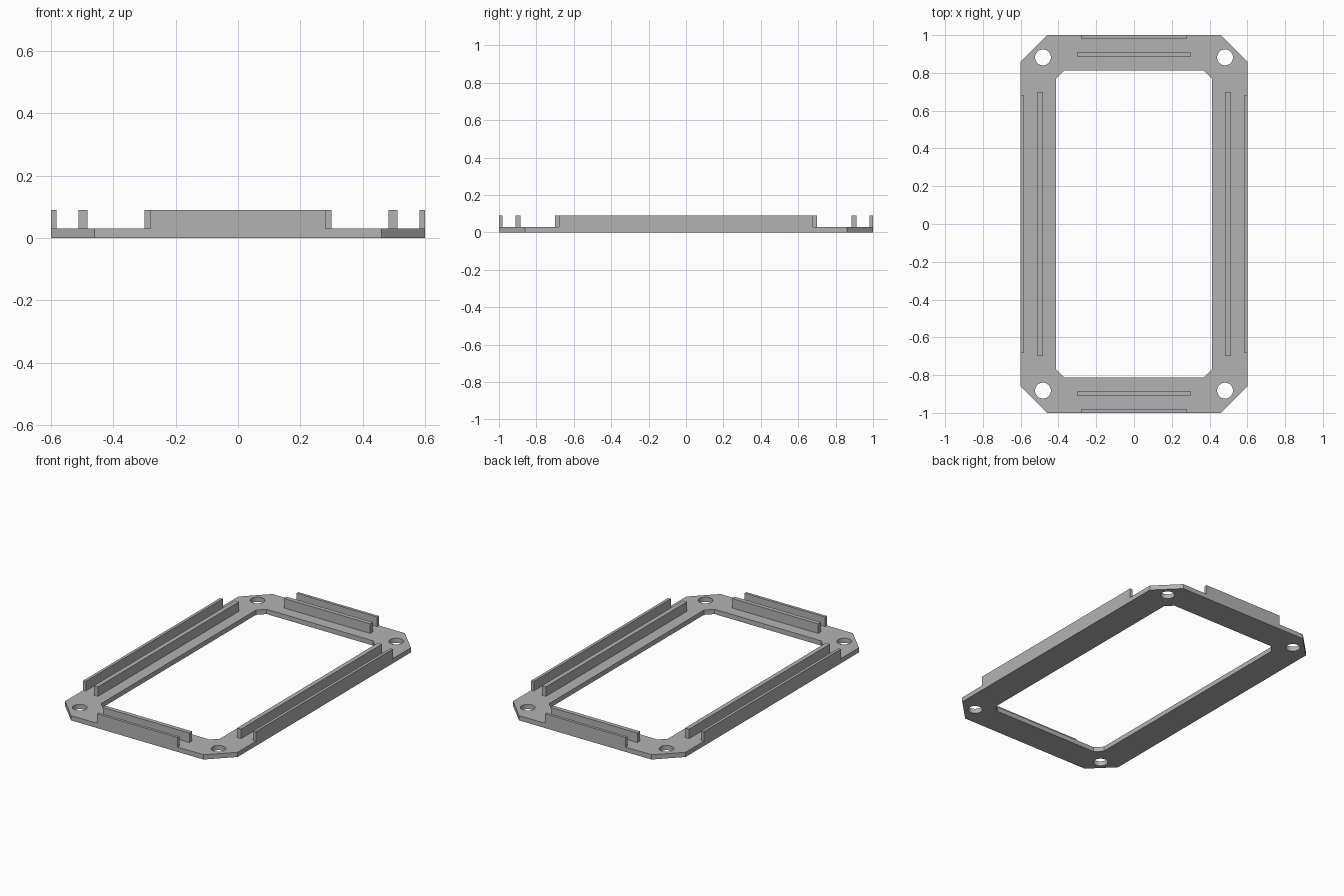
import bpy
import bmesh
from math import cos, sin, tau

cube = bpy.data.objects.get("Cube")
if cube:
    bpy.data.objects.remove(cube, do_unlink=True)

PLATE_H, RIB_TOP = 0.03, 0.09

grey = bpy.data.materials.new("plain_grey")
grey.use_nodes = True
colour = (0.45, 0.45, 0.45, 1)
grey.diffuse_color = colour
grey.node_tree.nodes["Principled BSDF"].inputs["Base Color"].default_value = colour


def finish(bm, name):
    bmesh.ops.recalc_face_normals(bm, faces=bm.faces)
    mesh = bpy.data.meshes.new(name)
    bm.to_mesh(mesh)
    bm.free()
    mesh.materials.append(grey)
    obj = bpy.data.objects.new(name, mesh)
    bpy.context.collection.objects.link(obj)
    return obj


def chamfered_rect(x, y, cx, cy):
    """Rectangle outline with half sizes x, y and cut corners."""
    return [(x, -y + cy), (x, y - cy), (x - cx, y), (-x + cx, y),
            (-x, y - cy), (-x, -y + cy), (-x + cx, -y), (x - cx, -y)]


def circle(x, y, r, n=32):
    return [(x + r * cos(tau * i / n), y + r * sin(tau * i / n)) for i in range(n)]


# Frame plate with central opening and four corner screw holes
loops = [chamfered_rect(0.6, 1.0, 0.14, 0.14),
         chamfered_rect(0.413, 0.812, 0.043, 0.043)]
loops += [circle(sx * 0.482, sy * 0.882, 0.042) for sx in (-1, 1) for sy in (-1, 1)]
bm = bmesh.new()
for points in loops:
    verts = [bm.verts.new((x, y, 0)) for x, y in points]
    for a, b in zip(verts, verts[1:] + verts[:1]):
        bm.edges.new((a, b))
bmesh.ops.triangle_fill(bm, edges=bm.edges[:], use_beauty=True, normal=(0, 0, 1))
extruded = bmesh.ops.extrude_face_region(bm, geom=bm.faces[:], use_keep_orig=True)
top = [g for g in extruded["geom"] if isinstance(g, bmesh.types.BMVert)]
bmesh.ops.translate(bm, verts=top, vec=(0, 0, PLATE_H))
plate = finish(bm, "frame_plate")

# Smooth hole walls, crisp edges elsewhere
bpy.context.view_layer.objects.active = plate
plate.select_set(True)
bpy.ops.object.shade_smooth_by_angle(angle=0.5)
plate.select_set(False)


def rib(name, x0, x1, y0, y1):
    bm = bmesh.new()
    bmesh.ops.create_cube(bm, size=1)
    for v in bm.verts:
        v.co = (x1 if v.co.x > 0 else x0, y1 if v.co.y > 0 else y0,
                RIB_TOP if v.co.z > 0 else PLATE_H)
    finish(bm, name)


# Paired upright ribs along each side
for side, s in (("left", 1), ("right", -1)):
    for kind, a, b, half in (("outer", 0.582, 0.6, 0.68), ("inner", 0.483, 0.511, 0.70)):
        lo, hi = sorted((s * a, s * b))
        rib(f"{side}_{kind}_rib", lo, hi, -half, half)
for side, s in (("back", 1), ("front", -1)):
    for kind, a, b, half in (("outer", 0.982, 1.0, 0.28), ("inner", 0.884, 0.911, 0.30)):
        lo, hi = sorted((s * a, s * b))
        rib(f"{side}_{kind}_rib", -half, half, lo, hi)
